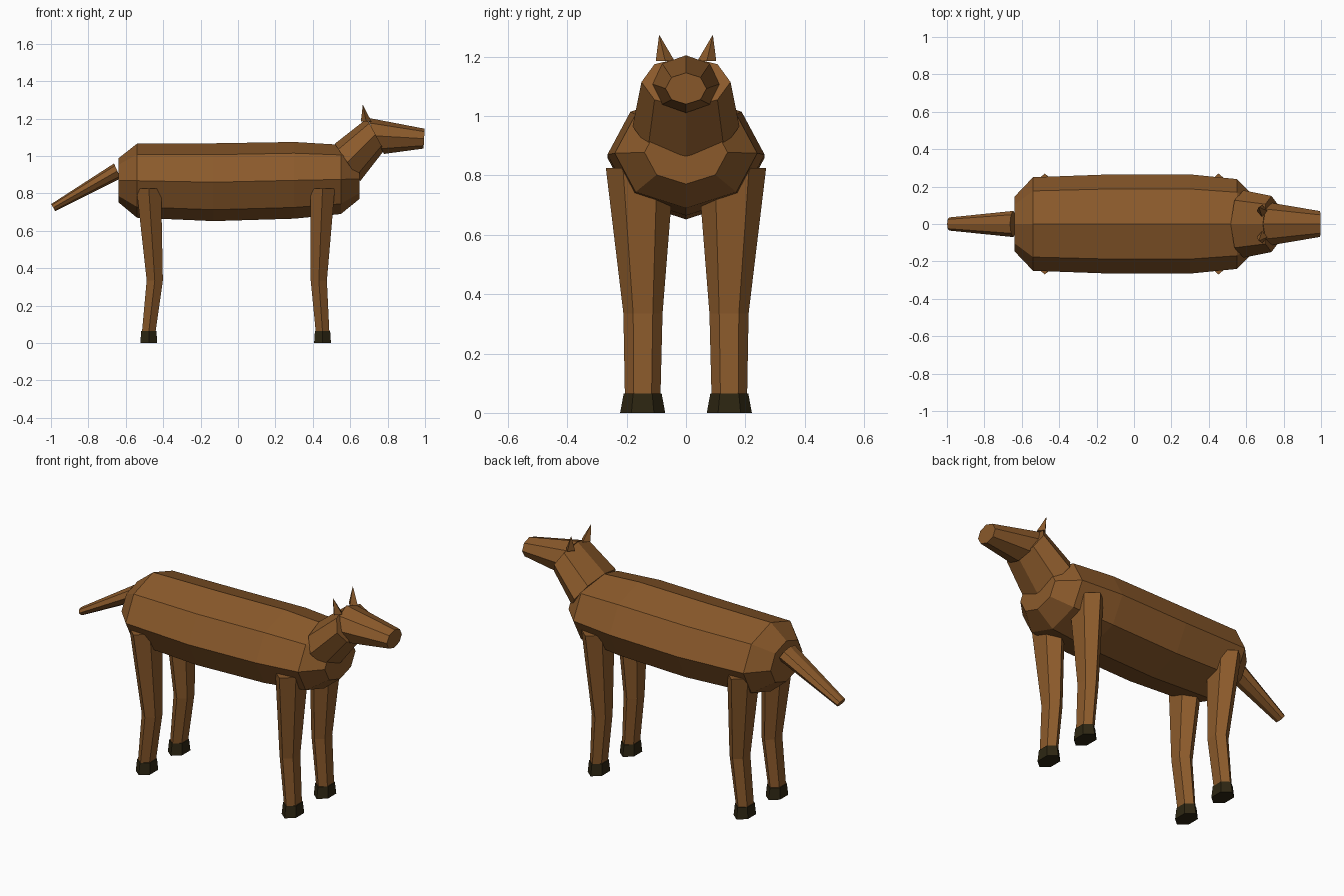
import bpy, bmesh, math
from mathutils import Vector

if "Cube" in bpy.data.objects:
    bpy.data.objects.remove(bpy.data.objects["Cube"])


def material(name, rgb):
    m = bpy.data.materials.new(name)
    m.diffuse_color = (*rgb, 1)
    m.use_nodes = True
    m.node_tree.nodes["Principled BSDF"].inputs["Base Color"].default_value = m.diffuse_color
    return m


BROWN = material("brown coat", (0.258, 0.102, 0.024))
DARK = material("dark hoof", (0.026, 0.019, 0.006))


def loft(name, rings, sides, mat, flip_y=1):
    """Skin elliptical rings: (centre, half width along y, half-height vector)."""
    bm = bmesh.new()
    loops = []
    for centre, ry, up in rings:
        loop = []
        for i in range(sides):
            a = 2 * math.pi * i / sides
            p = Vector(centre) + Vector((0, ry, 0)) * math.cos(a) + Vector(up) * math.sin(a)
            p.y *= flip_y
            loop.append(bm.verts.new(p))
        loops.append(loop)
    for a, b in zip(loops, loops[1:]):
        for i in range(sides):
            j = (i + 1) % sides
            bm.faces.new((a[i], a[j], b[j], b[i]))
    bm.faces.new(loops[0])
    bm.faces.new(loops[-1])
    bmesh.ops.recalc_face_normals(bm, faces=bm.faces)
    mesh = bpy.data.meshes.new(name)
    bm.to_mesh(mesh)
    bm.free()
    mesh.materials.append(mat)
    ob = bpy.data.objects.new(name, mesh)
    bpy.context.collection.objects.link(ob)
    return ob


# barrel body: x, centre z, half width, half height
loft("body", [((x, 0, z), w, (0, 0, h)) for x, z, w, h in (
    (-0.64, 0.87, 0.145, 0.117),
    (-0.54, 0.868, 0.25, 0.198),
    (-0.13, 0.86, 0.265, 0.208),
    (0.30, 0.87, 0.265, 0.205),
    (0.55, 0.875, 0.24, 0.185),
    (0.65, 0.878, 0.14, 0.107))], 8, BROWN)

# neck, leaning forward
loft("neck", [((0.585, 0, 0.965), 0.18, (-0.068, 0, 0.10)),
              ((0.735, 0, 1.115), 0.15, (-0.046, 0, 0.085))], 8, BROWN)

# head tapering to the muzzle
loft("head", [((0.735, 0, 1.108), 0.113, (-0.045, 0, 0.097)),
              ((0.995, 0, 1.093), 0.069, (0.003, 0, 0.053))], 8, BROWN)

# tail, sloping down and back
loft("tail", [((-0.645, 0, 0.92), 0.07, (-0.018, 0, 0.04)),
              ((-0.988, 0, 0.724), 0.035, (-0.011, 0, 0.019))], 8, BROWN)

for side, s in (("left", 1), ("right", -1)):
    # pointed ears
    loft(side + "_ear", [((0.685, 0.07, 1.185), 0.032, (0.028, 0, 0)),
                         ((0.668, 0.09, 1.272), 0.001, (0.001, 0, 0))], 4, BROWN, s)
    # hexagonal legs with a bent knee, and flared hooves
    for end, x, bend in (("front", 0.452, -0.02), ("back", -0.477, 0.032)):
        loft(f"{end}_{side}_leg", [
            ((x, 0.155, 0.825), 0.115, (0.076, 0, 0)),
            ((x + bend, 0.145, 0.335), 0.066, (0.05, 0, 0)),
            ((x, 0.146, 0.06), 0.06, (0.042, 0, 0))], 6, BROWN, s)
        loft(f"{end}_{side}_hoof", [
            ((x, 0.146, 0.065), 0.064, (0.047, 0, 0)),
            ((x, 0.146, 0.0), 0.076, (0.052, 0, 0))], 6, DARK, s)
